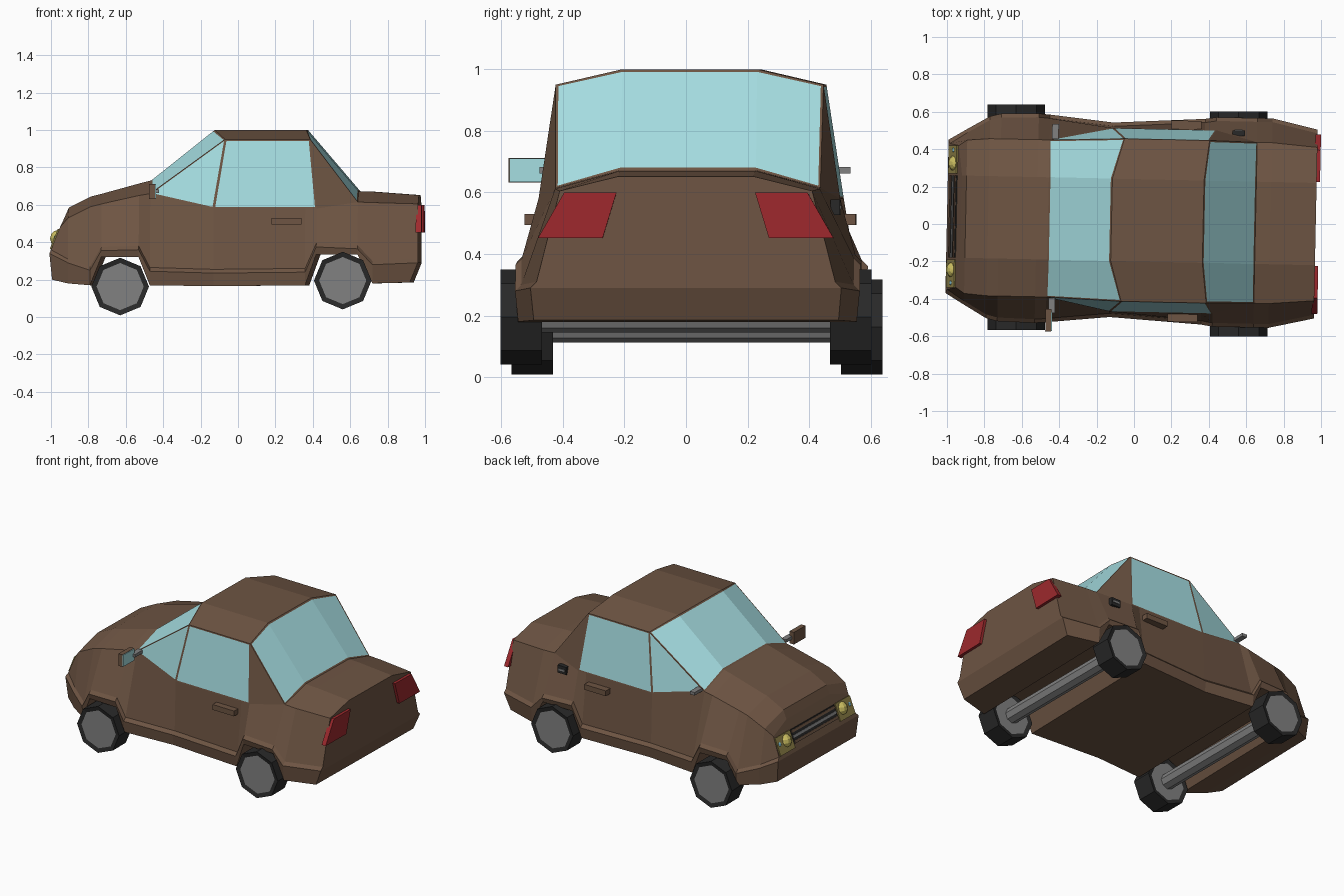
import bpy, bmesh
from math import atan, pi
from mathutils import Matrix, Vector

cube = bpy.data.objects.get("Cube")
if cube:
    bpy.data.objects.remove(cube, do_unlink=True)


def material(name, r, g, b):
    m = bpy.data.materials.new(name)
    m.use_nodes = True
    m.diffuse_color = (r, g, b, 1)
    m.node_tree.nodes["Principled BSDF"].inputs["Base Color"].default_value = (r, g, b, 1)
    return m


BROWN = material("brown paint", .155, .09, .056)
GLASS = material("pale blue glass", .38, .73, .76)
RED = material("tail red", .34, .022, .026)
BLACK = material("tyre black", .022, .022, .022)
GREY = material("metal grey", .22, .22, .22)
YELLOW = material("lamp yellow", .6, .52, .12)
OLIVE = material("lamp housing olive", .3, .24, .07)
BLUE = material("lamp blue", .2, .5, .65)

# The shell sits very slightly turned on its wheels
SHELL = Matrix.Translation((0, .02, 0)) @ Matrix.Rotation(-.021, 4, 'Z')


def finish(name, bm, mats, place=SHELL):
    bmesh.ops.recalc_face_normals(bm, faces=bm.faces)
    me = bpy.data.meshes.new(name)
    bm.to_mesh(me)
    bm.free()
    for m in mats:
        me.materials.append(m)
    ob = bpy.data.objects.new(name, me)
    ob.matrix_world = place
    bpy.context.collection.objects.link(ob)
    return ob


def box(name, centre, size, mat, tilt=0):
    bm = bmesh.new()
    bmesh.ops.create_cube(bm, size=1)
    bm.transform(Matrix.Translation(centre) @ Matrix.Rotation(tilt, 4, 'Y')
                 @ Matrix.Diagonal((*size, 1)))
    return finish(name, bm, [mat])


def cylinder(name, centre, radius, length, sides, mats, rim=0):
    bm = bmesh.new()
    bmesh.ops.create_cone(bm, cap_ends=True, segments=sides, radius1=radius,
                          radius2=radius, depth=length)
    caps = [f for f in bm.faces if len(f.verts) == sides]
    if rim:
        bmesh.ops.inset_individual(bm, faces=caps, thickness=rim, depth=-.006)
        for f in caps:
            f.material_index = 1
    place = Matrix.Translation(centre) @ Matrix.Rotation(pi / 2, 4, 'X')
    return finish(name, bm, mats, place)


# Lower body: stations along x give sill, arch lip, shoulder and top heights
LEAN = .4
STATIONS = [  # x, sill z, lip z, half width, shoulder half width, shoulder z, top z
    (-1, .2, .34, .39, .38, .48, .53),
    (-.9, .18, .29, .45, .41, .53, .585),
    (-.78, .17, .25, .52, .42, .59, .645),
    (-.72, .32, .355, .535, .42, .605, .66),
    (-.52, .32, .36, .54, .42, .65, .715),
    (-.46, .17, .245, .535, .42, .66, .73),
    (-.12, .165, .235, .5, .49, .58, .57),
    (.37, .17, .24, .53, .49, .58, .57),
    (.43, .335, .375, .54, .49, .58, .57),
    (.65, .335, .365, .54, .43, .615, .672),
    (.73, .18, .28, .54, .43, .612, .67),
    (.972, .185, .29, .485, .41, .605, .652),
]


def lean(x, z):
    if x < -.95:
        return x + LEAN * max(0, z - .34) + .1 * max(0, .34 - z)
    if x > .9:
        return x - .45 * max(0, .28 - z)
    return x


bm = bmesh.new()
rings = []
for x, zb, zl, hw, hs, zs, zt in STATIONS:
    half = [(hw + .01, zb), (hw + .02, zl), (hw, zl + .02), (hs, zs), (.22, zt)]
    ring = half + [(-y, z) for y, z in reversed(half)]
    rings.append([bm.verts.new((lean(x, z), y, z)) for y, z in ring])
for a, b in zip(rings, rings[1:]):
    for i in range(10):
        j = (i + 1) % 10
        bm.faces.new((a[i], a[j], b[j], b[i]))
for r in (rings[0], rings[-1]):
    for i in range(4):
        bm.faces.new((r[i], r[i + 1], r[8 - i], r[9 - i]))
finish("lower_body", bm, [BROWN])

# Cabin: named corner points, mirrored, with glass as inset faces
P = dict(a0=(-.46, .22, .73), a1=(-.46, .42, .66), r0=(-.12, .22, 1), r1=(-.06, .435, .95),
         r2=(.37, .22, 1), r3=(.395, .435, .95), c0=(.65, .22, .672), c1=(.65, .43, .615),
         s0=(-.12, .49, .58), s1=(.43, .49, .58))
bm = bmesh.new()
V = {(k, s): bm.verts.new((p[0], s * p[1], p[2])) for k, p in P.items() for s in (1, -1)}


def centre_face(a, b):
    return bm.faces.new((V[a, 1], V[b, 1], V[b, -1], V[a, -1]))


def side_faces(names):
    return [bm.faces.new([V[n, s] for n in names.split()]) for s in (1, -1)]


windscreen = [centre_face("a0", "r0")] + side_faces("a0 r0 r1 a1")
centre_face("r0", "r2")
side_faces("r0 r2 r3 r1")
rear_screen = [centre_face("r2", "c0")] + side_faces("r2 c0 c1 r3")
windows = side_faces("a1 s0 r1") + side_faces("s0 s1 r3 r1")
side_faces("s1 c1 r3")
bmesh.ops.recalc_face_normals(bm, faces=bm.faces)
for region in (windscreen, rear_screen):
    bmesh.ops.inset_region(bm, faces=region, thickness=.011, use_boundary=True)
bmesh.ops.inset_individual(bm, faces=windows, thickness=.011)
for f in windscreen + rear_screen + windows:
    f.material_index = 1
finish("cabin", bm, [BROWN, GLASS])

# Wheels and axles
for name, x, z, shift in (("front", -.63, .163, .036), ("rear", .56, .195, 0)):
    cylinder(name + "_axle", (x, shift, z), .05, 1, 8, [GREY])
    for side, s in (("left", -1), ("right", 1)):
        cylinder(f"{name}_{side}_wheel", (x, shift + s * .535, z), .154, .135, 8,
                 [BLACK, GREY], rim=.028)


# Lamps and door handles on both sides
def nose(z):
    return lean(-1, z)


TILT = atan(LEAN)
for side, s in (("left", -1), ("right", 1)):
    box(side + "_lamp_housing", (nose(.415), s * .305, .415), (.016, .15, .115), OLIVE, TILT)
    for name, y, r, mat in (("main_lamp", .285, .045, YELLOW), ("small_lamp", .355, .024, BLUE)):
        bm = bmesh.new()
        bmesh.ops.create_uvsphere(bm, u_segments=10, v_segments=6, radius=r)
        bm.transform(Matrix.Translation((nose(.42) + .012, s * y, .42)))
        finish(f"{side}_{name}", bm, [mat])
    bm = bmesh.new()
    outline = [(.48, .452), (.27, .452), (.225, .6), (.395, .6)]
    face = bm.faces.new([bm.verts.new((.96, s * y, z)) for y, z in outline])
    out = bmesh.ops.extrude_face_region(bm, geom=[face])["geom"]
    moved = [v for v in out if isinstance(v, bmesh.types.BMVert)]
    bmesh.ops.translate(bm, verts=moved, vec=Vector((.03, 0, 0)))
    finish(side + "_tail_lamp", bm, [RED])
    box(side + "_door_handle", (.27, s * .513, .512), (.16, .05, .035), BROWN)
    box(side + "_mirror_arm", (-.43, s * .465, .672), (.035, .08, .02), GREY)

# Grille slats
box("grille_back", (nose(.425), 0, .425), (.012, .44, .09), BLACK, TILT)
for i in range(3):
    z = .395 + i * .03
    box(f"grille_slat_{i + 1}", (nose(z) - .004, 0, z), (.012, .44, .016),
        GREY if i == 1 else BROWN, TILT)

# Door mirror and fuel cap
box("door_mirror", (-.447, -.545, .672), (.03, .12, .08), BROWN)
box("door_mirror_glass", (-.43, -.545, .672), (.006, .115, .076), GLASS)
box("fuel_cap", (.55, .477, .552), (.065, .03, .05), BLACK)
box("fuel_cap_latch", (.55, .49, .552), (.045, .012, .012), GREY)
